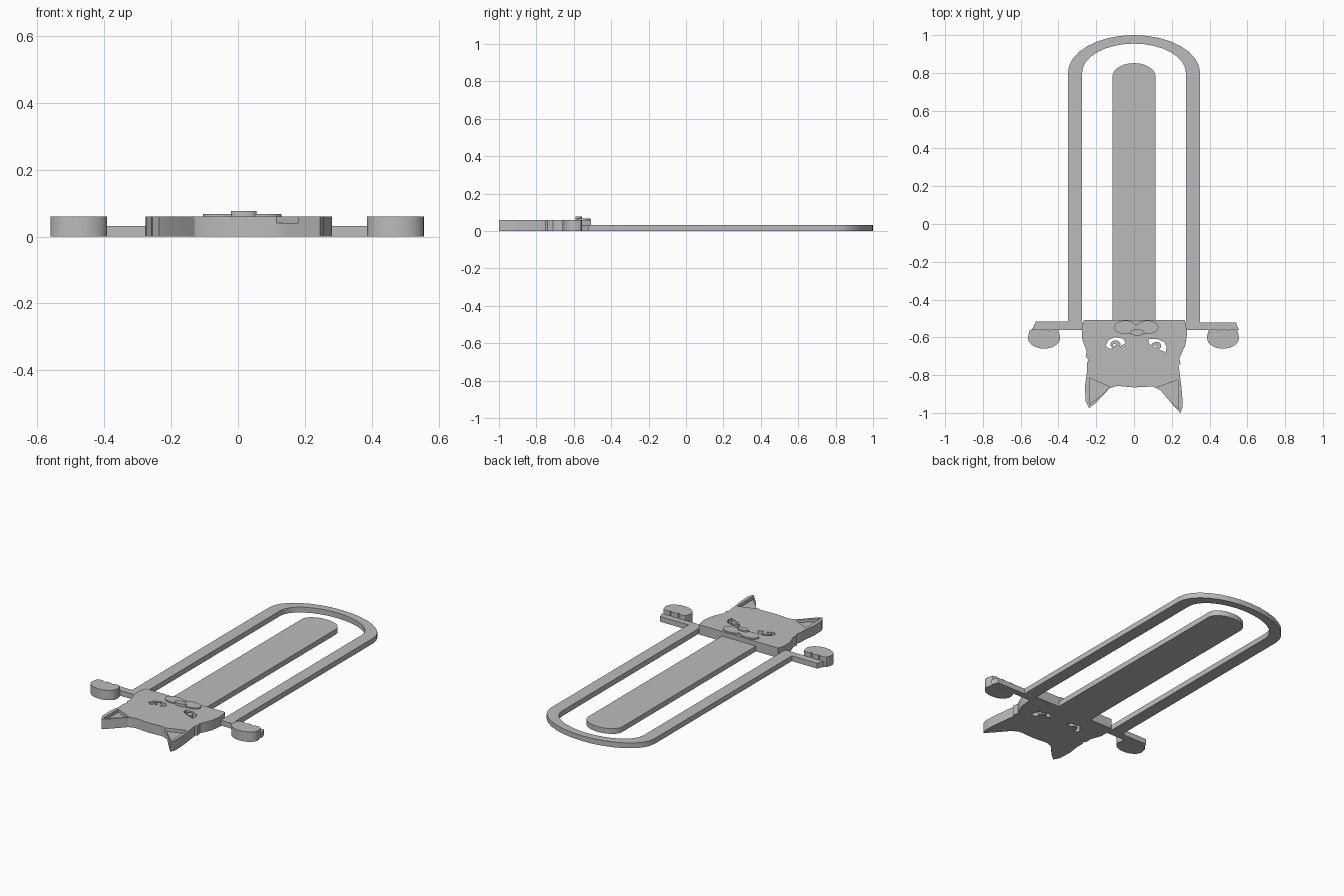
import bpy, bmesh
from math import sin, cos, pi, radians

cube = bpy.data.objects.get("Cube")
if cube:
    bpy.data.objects.remove(cube)

grey = bpy.data.materials.new("plain_grey")
grey.use_nodes = True
GREY = (0.5, 0.5, 0.5, 1)
grey.diffuse_color = GREY
grey.node_tree.nodes["Principled BSDF"].inputs["Base Color"].default_value = GREY


def arc(cx, cy, a, b, start, end, n):
    """Points along an ellipse, angles in degrees."""
    step = (end - start) / n
    return [(cx + a * cos(radians(start + i * step)),
             cy + b * sin(radians(start + i * step))) for i in range(n + 1)]


def oval(cx, cy, a, b, n=24):
    return arc(cx, cy, a, b, 0, 360, n)[:-1]


def plate(name, loops, z0, z1):
    """Extrude closed outlines (inner loops become holes) from z0 to z1."""
    curve = bpy.data.curves.new(name + "_outline", "CURVE")
    curve.dimensions = "2D"
    curve.fill_mode = "BOTH"
    curve.extrude = (z1 - z0) / 2
    for pts in loops:
        s = curve.splines.new("POLY")
        s.points.add(len(pts) - 1)
        for p, (x, y) in zip(s.points, pts):
            p.co = (x, y, 0, 1)
        s.use_cyclic_u = True
    temp = bpy.data.objects.new(name + "_temp", curve)
    mesh = bpy.data.meshes.new_from_object(temp)
    bpy.data.objects.remove(temp)
    bpy.data.curves.remove(curve)
    bm = bmesh.new()
    bm.from_mesh(mesh)
    bmesh.ops.remove_doubles(bm, verts=bm.verts, dist=0.0001)
    bmesh.ops.translate(bm, verts=bm.verts, vec=(0, 0, (z0 + z1) / 2))
    bmesh.ops.recalc_face_normals(bm, faces=bm.faces)
    bm.to_mesh(mesh)
    bm.free()
    mesh.name = name
    mesh.materials.clear()
    mesh.materials.append(grey)
    ob = bpy.data.objects.new(name, mesh)
    bpy.context.collection.objects.link(ob)
    return ob


def activate(ob):
    bpy.ops.object.select_all(action="DESELECT")
    ob.select_set(True)
    bpy.context.view_layer.objects.active = ob


def carve(ob, cutter):
    activate(ob)
    mod = ob.modifiers.new("carve", "BOOLEAN")
    mod.operation = "DIFFERENCE"
    mod.solver = "EXACT"
    mod.object = cutter
    bpy.ops.object.modifier_apply(modifier=mod.name)
    bpy.data.objects.remove(cutter)


THIN, THICK = 0.032, 0.06

# Outer loop of the clip with the two arms
frame = [(-0.26, -0.56), (-0.54, -0.56), (-0.52, -0.517), (-0.35, -0.517)]
frame += arc(0, 0.8, 0.35, 0.2, 180, 0, 16)
frame += [(0.35, -0.522), (0.54, -0.522), (0.555, -0.56), (0.26, -0.56), (0.275, -0.515)]
frame += arc(0, 0.8, 0.275, 0.155, 0, 180, 16)
frame += [(-0.275, -0.515)]
parts = [plate("clip_frame", [frame], 0, THIN)]

# Inner tongue
tongue = [(-0.115, -0.53)] + arc(0, 0.78, 0.115, 0.072, 180, 0, 12) + [(0.115, -0.53)]
parts.append(plate("clip_tongue", [tongue], 0, THIN))

# Head with eye openings
head_outline = [
    (-0.265, -0.508), (-0.277, -0.55), (-0.274, -0.61), (-0.25, -0.675),
    (-0.256, -0.70), (-0.242, -0.72), (-0.25, -0.74), (-0.25, -0.79),
    (-0.26, -0.86), (-0.256, -0.94), (-0.237, -0.975), (-0.20, -0.945),
    (-0.13, -0.87), (-0.09, -0.857), (0, -0.865), (0.10, -0.86),
    (0.14, -0.88), (0.19, -0.94), (0.245, -1.0), (0.257, -0.97),
    (0.255, -0.90), (0.242, -0.79), (0.236, -0.75), (0.246, -0.74),
    (0.24, -0.71), (0.25, -0.69), (0.272, -0.64), (0.281, -0.58),
    (0.275, -0.535), (0.268, -0.508)]
left_eye = [(0.077, -0.61), (0.12, -0.608), (0.16, -0.624), (0.174, -0.655),
            (0.167, -0.678), (0.137, -0.667), (0.10, -0.652), (0.078, -0.63)]
right_eye = [(-0.15, -0.645), (-0.135, -0.614), (-0.10, -0.598), (-0.056, -0.608),
             (-0.045, -0.63), (-0.07, -0.646), (-0.105, -0.655), (-0.13, -0.661)]
head = plate("head", [head_outline, left_eye, right_eye], 0, THICK)

# Sunken inner ears
for ear in ([(-0.236, -0.815), (-0.13, -0.862), (-0.17, -0.905), (-0.236, -0.955)],
            [(0.234, -0.825), (0.115, -0.868), (0.16, -0.91), (0.237, -0.98)]):
    carve(head, plate("ear_cutter", [ear], 0.04, 0.1))
parts.append(head)

# Irises with pupil holes
for side, x, y in (("right", -0.098, -0.637), ("left", 0.118, -0.645)):
    parts.append(plate(side + "_iris", [oval(x, y, 0.026, 0.021),
                                        oval(x - 0.006, y - 0.004, 0.009, 0.006, 12)], 0, THICK))

# Muzzle lobes and nose
for side, x in (("right", -0.045), ("left", 0.07)):
    parts.append(plate(side + "_muzzle", [oval(x, -0.547, 0.06, 0.036)], 0.05, 0.068))
parts.append(plate("nose", [oval(0.017, -0.574, 0.038, 0.017)], 0.05, 0.077))

# Paws: rounded front and three scalloped toes behind
for side, x in (("right", -0.476), ("left", 0.471)):
    paw = arc(x, -0.602, 0.085, 0.058, 165, 375, 20)
    for k in (1, 0, -1):
        paw += arc(x + k * 0.052, -0.568, 0.026, 0.012, 0, 180, 6)[:-1]
    paw.append((x - 0.078, -0.568))
    parts.append(plate(side + "_paw", [paw], 0, THICK))

# Smooth curved walls, crisp rims
for ob in parts:
    activate(ob)
    bpy.ops.object.shade_smooth_by_angle(angle=radians(25))
